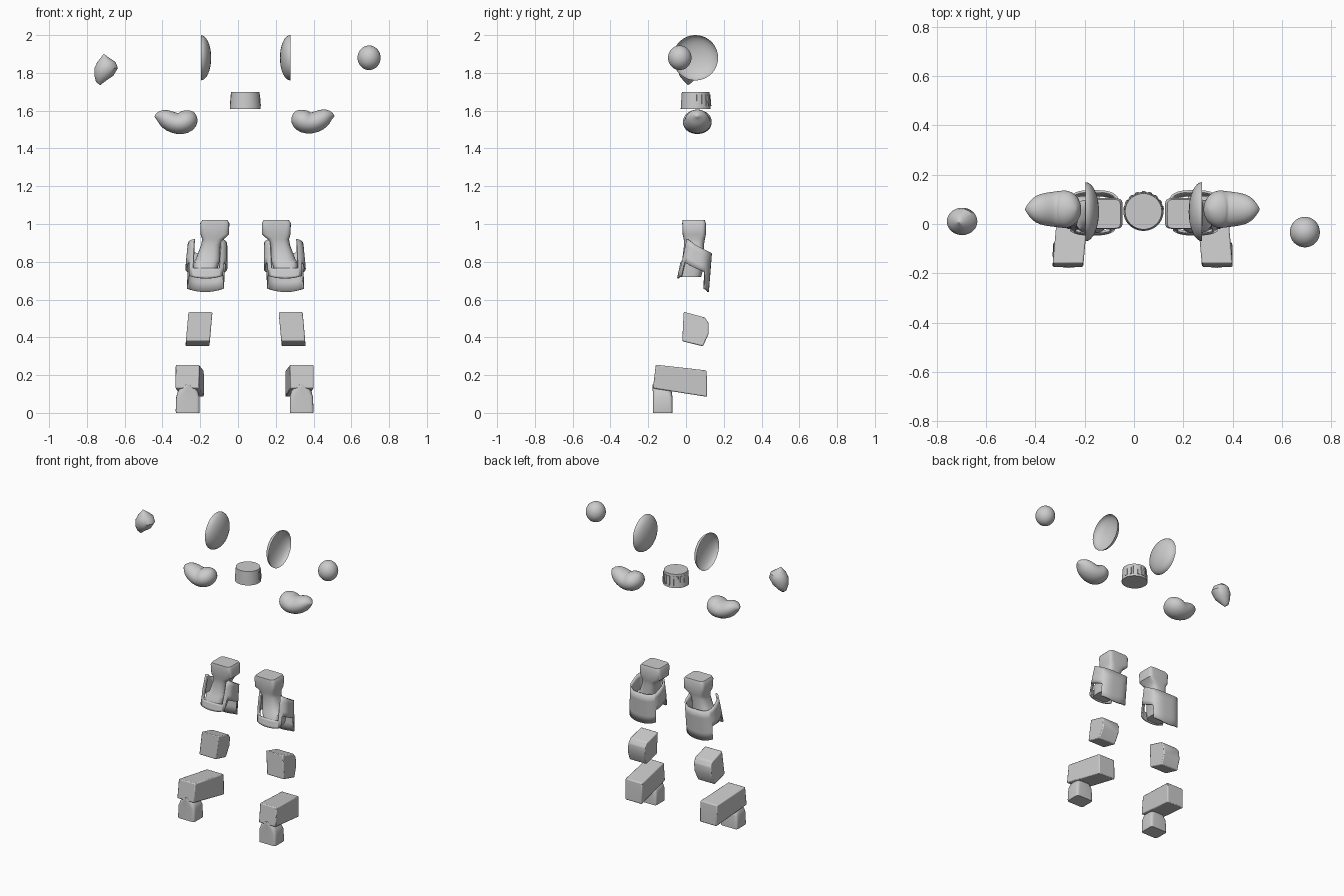
import bpy, bmesh, math
from mathutils import Vector

if "Cube" in bpy.data.objects:
    bpy.data.objects.remove(bpy.data.objects["Cube"])

MID = 0.04  # plane of symmetry for paired parts


def finish(name, bm, angle=40, subsurf=0, thick=0):
    bmesh.ops.remove_doubles(bm, verts=bm.verts, dist=1e-5)
    bmesh.ops.recalc_face_normals(bm, faces=bm.faces)
    me = bpy.data.meshes.new(name)
    bm.to_mesh(me)
    bm.free()
    me.shade_smooth()
    me.set_sharp_from_angle(angle=math.radians(angle))
    ob = bpy.data.objects.new(name, me)
    bpy.context.collection.objects.link(ob)
    if thick:
        m = ob.modifiers.new("thickness", 'SOLIDIFY')
        m.thickness, m.offset = thick, 0
    if subsurf:
        ob.modifiers.new("smooth", 'SUBSURF').levels = subsurf
        ob.modifiers["smooth"].render_levels = subsurf
    return ob


def mirror(ob, name, shift=(0, 0, 0)):
    new = ob.copy()
    new.data = ob.data.copy()
    new.name = name
    for v in new.data.vertices:
        v.co.x = 2 * MID - v.co.x
    new.data.flip_normals()
    new.location = shift
    bpy.context.collection.objects.link(new)
    return new


def sup(t, n):
    c, s = math.cos(t), math.sin(t)
    return (math.copysign(abs(c) ** (2 / n), c), math.copysign(abs(s) ** (2 / n), s))


def loft(name, rings, sides=32, **kw):
    """rings: (centre, u axis, v axis, squareness)"""
    bm = bmesh.new()
    rows = []
    for c, u, v, n in rings:
        pts = [sup(2 * math.pi * i / sides, n) for i in range(sides)]
        rows.append([bm.verts.new(Vector(c) + Vector(u) * a + Vector(v) * b) for a, b in pts])
    for r0, r1 in zip(rows, rows[1:]):
        for i in range(sides):
            j = (i + 1) % sides
            bm.faces.new((r0[i], r0[j], r1[j], r1[i]))
    bm.faces.new(rows[0][::-1])
    bm.faces.new(rows[-1])
    return finish(name, bm, **kw)


def stack(name, rings, **kw):
    """horizontal rings: x0, x1, y0, y1, z, squareness"""
    return loft(name, [(((a + b) / 2, (c + d) / 2, z), ((b - a) / 2, 0, 0),
                        (0, (d - c) / 2, 0), n) for a, b, c, d, z, n in rings], **kw)


def prism(name, profile, x0, x1, shear_y=0, shear_z=0, bevel=0.006):
    """side profile (y, z) extruded across x"""
    y0, z0 = profile[0]
    bm = bmesh.new()
    ends = [[bm.verts.new((x + shear_y * (y - y0) + shear_z * (z - z0), y, z))
             for y, z in profile] for x in (x0, x1)]
    n = len(profile)
    bm.faces.new(ends[0])
    bm.faces.new(ends[1][::-1])
    for i in range(n):
        j = (i + 1) % n
        bm.faces.new((ends[0][i], ends[0][j], ends[1][j], ends[1][i]))
    ob = finish(name, bm, angle=35)
    m = ob.modifiers.new("edge", 'BEVEL')
    m.width, m.segments = bevel, 2
    return ob


# Hands: a pointed one and a round one
stack("left_hand", [(-.729, -.728, .01, .011, 1.735, 2), (-.752, -.708, -.008, .035, 1.752, 2),
                    (-.76, -.66, -.035, .055, 1.785, 2), (-.76, -.636, -.045, .066, 1.825, 2),
                    (-.745, -.648, -.035, .06, 1.857, 2), (-.725, -.685, -.012, .03, 1.882, 2),
                    (-.711, -.71, .005, .006, 1.90, 2)])
bm = bmesh.new()
bmesh.ops.create_uvsphere(bm, u_segments=32, v_segments=20, radius=1)
for v in bm.verts:
    v.co = Vector((v.co.x * .061, v.co.y * .062, v.co.z * .065)) + Vector((.694, -.033, 1.88))
finish("right_hand", bm)

# Ear domes: open spherical caps bulging inward
bm = bmesh.new()
prev = None
for k in range(9):
    a = math.pi / 2 * k / 8
    r, x = .12 * math.cos(a), -.197 + .055 * math.sin(a)
    row = [bm.verts.new((x, .05 + r * math.cos(2 * math.pi * i / 40),
                         1.88 + r * math.sin(2 * math.pi * i / 40))) for i in range(40)]
    if prev:
        for i in range(40):
            j = (i + 1) % 40
            bm.faces.new((prev[i], prev[j], row[j], row[i]))
    prev = row
mirror(finish("left_ear_dome", bm), "right_ear_dome")

# Neck with ribs round the back
stack("neck", [(-.043, .12, -.028, .13, 1.61, 2), (-.036, .113, -.022, .124, 1.70, 2)], sides=40)
for i in range(9):
    a = math.pi * (i + .5) / 9
    d, t = Vector((math.cos(a), math.sin(a), 0)), Vector((-math.sin(a), math.cos(a), 0))
    loft("neck_rib", [(Vector((.039, .051, 1.625)) + d * .077, d * .006, t * .008, 6),
                      (Vector((.039, .051, 1.685)) + d * .072, d * .006, t * .008, 6)], sides=8)

# Shoulders: bent bean shapes
path = [(-.443, 1.568, .002), (-.425, 1.574, .026), (-.397, 1.566, .046), (-.36, 1.543, .055),
        (-.32, 1.529, .058), (-.285, 1.535, .063), (-.262, 1.555, .06),
        (-.245, 1.577, .043), (-.236, 1.589, .02), (-.233, 1.592, .002)]
rings = []
for i, (x, z, r) in enumerate(path):
    p, q = path[max(i - 1, 0)], path[min(i + 1, len(path) - 1)]
    t = Vector((q[0] - p[0], 0, q[1] - p[1])).normalized()
    rings.append(((x, .06, z), Vector((-t.z, 0, t.x)) * r, (0, r * 1.25, 0), 2))
shoulder = loft("left_shoulder", rings, sides=20, angle=180, subsurf=1)
mirror(shoulder, "right_shoulder", (-.012, 0, .003))

# Hip joints: square block above a flared core
hip = stack("left_hip_joint", [(-.19, -.055, -.018, .10, 1.02, 7), (-.20, -.046, -.02, .105, 1.005, 7),
                               (-.198, -.047, -.018, .105, .945, 6), (-.19, -.075, -.012, .10, .92, 4),
                               (-.195, -.09, -.01, .095, .89, 3), (-.225, -.09, -.02, .10, .81, 2.5),
                               (-.24, -.10, -.03, .10, .795, 3), (-.235, -.12, -.045, .08, .72, 3)])
mirror(hip, "right_hip_joint")

# Thigh armour: flared shell, notched in front, arched at the sides
bm = bmesh.new()
prev = first = None
N = 72
for i in range(N):
    a = 2 * math.pi * i / N
    cx, sy = sup(a, 3.2)
    if sy < -.9 and abs(cx) < .72:
        top = .765
    else:
        top = .885 - .04 * sy
    if sy < -.8:
        low = .712 + .02 * cx * cx
    elif sy > .72:
        low = .64 + .025 * cx * cx
    else:
        low = .77 - .035 * sy
    col = []
    for k in range(5):
        z = top + (low - top) * k / 4
        f = (.93 - z) / .28
        col.append(bm.verts.new((-.16 - .013 * f + cx * (.098 + .014 * f),
                                 .065 - .04 * f + .012 * max(sy, 0) + sy * (.062 + .018 * f), z)))
    first = first or col
    if prev:
        for k in range(4):
            bm.faces.new((prev[k], col[k], col[k + 1], prev[k + 1]))
    prev = col
for k in range(4):
    bm.faces.new((prev[k], first[k], first[k + 1], prev[k + 1]))
mirror(finish("left_thigh_armour", bm, thick=.01), "right_thigh_armour")

# Knees
knee = prism("left_knee", [(-.012, .535), (.10, .505), (.12, .475), (.12, .42), (.09, .352), (-.02, .38)],
             -.262, -.135, shear_z=.09)
mirror(knee, "right_knee")

# Feet: long sloping block
foot = prism("left_foot", [(-.16, .255), (.108, .225), (.112, .16), (.112, .085), (-.08, .115), (-.175, .13)],
             -.33, -.205, shear_y=.09)
mirror(foot, "right_foot", (-.01, 0, 0))

# Toe blocks with domed tops
toe = stack("left_toe", [(-.328, -.205, -.175, -.072, 0, 9), (-.33, -.204, -.175, -.072, .01, 9),
                         (-.327, -.204, -.175, -.072, .085, 7), (-.318, -.212, -.176, -.076, .115, 4),
                         (-.30, -.232, -.178, -.09, .138, 2.5), (-.28, -.25, -.178, -.12, .15, 2)])
mirror(toe, "right_toe", (-.01, 0, 0))
